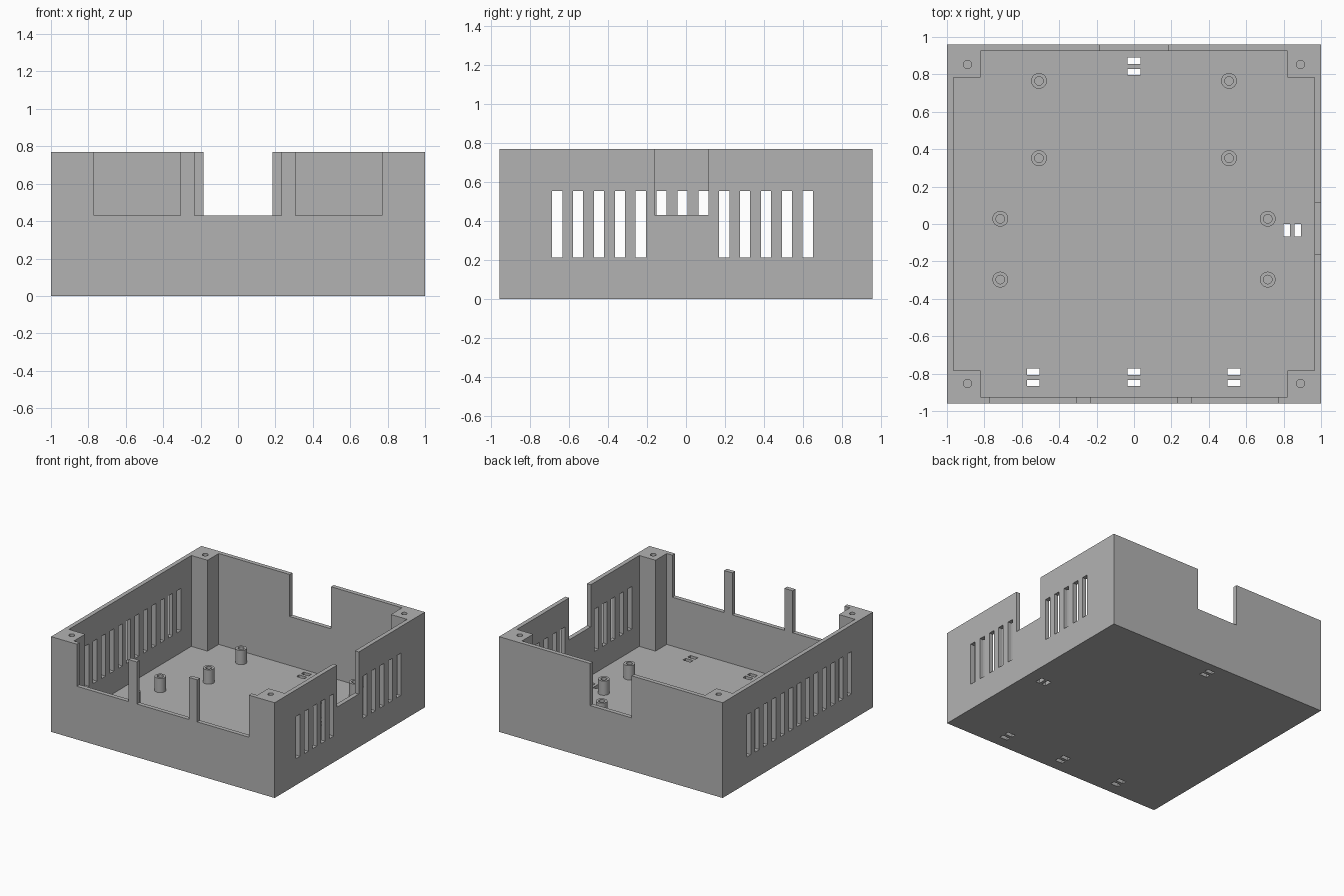
import bpy
import bmesh
from math import pi
from mathutils import Vector

if "Cube" in bpy.data.objects:
    bpy.data.objects.remove(bpy.data.objects["Cube"], do_unlink=True)

# Main dimensions
X, Y, H = 1.0, 0.96, 0.77
WALL, FLOOR = 0.035, 0.035
POST_X, POST_Y = 0.82, 0.782
SILL = 0.43
TOP = H + 0.1

grey = bpy.data.materials.new("matte grey")
grey.use_nodes = True
colour = (0.45, 0.45, 0.45, 1)
grey.diffuse_color = colour
grey.node_tree.nodes["Principled BSDF"].inputs["Base Color"].default_value = colour


def finish(name, bm):
    bmesh.ops.recalc_face_normals(bm, faces=bm.faces)
    mesh = bpy.data.meshes.new(name)
    bm.to_mesh(mesh)
    bm.free()
    mesh.materials.append(grey)
    obj = bpy.data.objects.new(name, mesh)
    bpy.context.collection.objects.link(obj)
    return obj


def prism(bm, outline, z0, z1):
    face = bm.faces.new([bm.verts.new((x, y, z0)) for x, y in outline])
    new = bmesh.ops.extrude_face_region(bm, geom=[face])["geom"]
    verts = [v for v in new if isinstance(v, bmesh.types.BMVert)]
    bmesh.ops.translate(bm, verts=verts, vec=(0, 0, z1 - z0))


def block(bm, x0, x1, y0, y1, z0, z1):
    prism(bm, [(x0, y0), (x1, y0), (x1, y1), (x0, y1)], z0, z1)


def subtract(target, bm, name):
    cutter = finish(name, bm)
    cutter.hide_render = True
    mod = target.modifiers.new(name, "BOOLEAN")
    mod.operation, mod.solver, mod.object = "DIFFERENCE", "EXACT", cutter
    bpy.context.view_layer.objects.active = target
    bpy.ops.object.modifier_apply(modifier=name)
    bpy.data.objects.remove(cutter, do_unlink=True)


# Solid case body
bm = bmesh.new()
block(bm, -X, X, -Y, Y, 0, H)
case = finish("case_body", bm)

# Cavity that leaves four corner posts
ix, iy = X - WALL, Y - WALL
quarter = [(ix, POST_Y), (POST_X, POST_Y), (POST_X, iy)]
outline = quarter + [(-x, y) for x, y in reversed(quarter)]
outline += [(-x, -y) for x, y in outline]
bm = bmesh.new()
prism(bm, outline, FLOOR, TOP)
subtract(case, bm, "cavity")

# Openings in the front, back and left walls
bm = bmesh.new()
for x0, x1 in ((-0.77, -0.307), (-0.233, 0.233), (0.307, 0.77)):
    block(bm, x0, x1, -Y - 0.1, -iy, SILL, TOP)
block(bm, -0.185, 0.185, iy, Y + 0.1, SILL, TOP)
block(bm, ix, X + 0.1, -0.162, 0.115, SILL, TOP)
subtract(case, bm, "wall_openings")

# Ventilation slots, skipped below the side opening
bm = bmesh.new()
for i in range(13):
    y = -0.662 + i * 0.1073
    for side in (-1, 1):
        if side == 1 and 5 <= i <= 7:
            continue
        a, b = sorted((side * (ix - 0.01), side * (X + 0.1)))
        block(bm, a, b, y - 0.026, y + 0.026, 0.213, 0.555)
subtract(case, bm, "vent_slots")

# Paired cable tie slots through the floor
bm = bmesh.new()
for x, y in ((-0.538, -0.82), (0, -0.82), (0.535, -0.82), (0, 0.843)):
    for d in (-0.03, 0.03):
        block(bm, x - 0.034, x + 0.034, y + d - 0.017, y + d + 0.017, -0.1, 0.1)
for x in (0.817, 0.875):
    block(bm, x - 0.017, x + 0.017, -0.067, 0, -0.1, 0.1)
subtract(case, bm, "tie_slots")

# Screw holes in the corner posts
bm = bmesh.new()
for sx in (-1, 1):
    for sy in (-1, 1):
        hole = [Vector((0.022, 0)) for _ in range(24)]
        pts = [(sx * 0.89 + r.x * c.x, sy * 0.853 + r.x * c.y)
               for r, c in zip(hole, [Vector((1, 0, 0)) for _ in hole])]
        ring = bmesh.ops.create_circle(bm, radius=0.022, segments=24)["verts"]
        pts = [(v.co.x + sx * 0.89, v.co.y + sy * 0.853) for v in ring]
        bmesh.ops.delete(bm, geom=ring, context="VERTS")
        prism(bm, pts, H - 0.3, TOP)
subtract(case, bm, "screw_holes")


# Hollow round standoffs on the floor
def standoff(name, x, y):
    bm = bmesh.new()
    profile = [(0.042, FLOOR), (0.042, 0.15), (0.023, 0.15), (0.023, FLOOR)]
    verts = [bm.verts.new((r, 0, z)) for r, z in profile]
    edges = [bm.edges.new((verts[i], verts[(i + 1) % 4])) for i in range(4)]
    bmesh.ops.spin(bm, geom=verts + edges, cent=(0, 0, 0), axis=(0, 0, 1),
                   angle=2 * pi, steps=32, use_merge=True)
    bmesh.ops.remove_doubles(bm, verts=bm.verts, dist=0.0005)
    obj = finish(name, bm)
    obj.location = (x, y, 0)
    bpy.ops.object.select_all(action="DESELECT")
    obj.select_set(True)
    bpy.context.view_layer.objects.active = obj
    bpy.ops.object.shade_smooth_by_angle()


for row, (x, y) in enumerate(((0.508, 0.765), (0.508, 0.352),
                              (0.715, 0.028), (0.715, -0.297))):
    standoff(f"standoff_left_{row + 1}", x, y)
    standoff(f"standoff_right_{row + 1}", -x, y)
